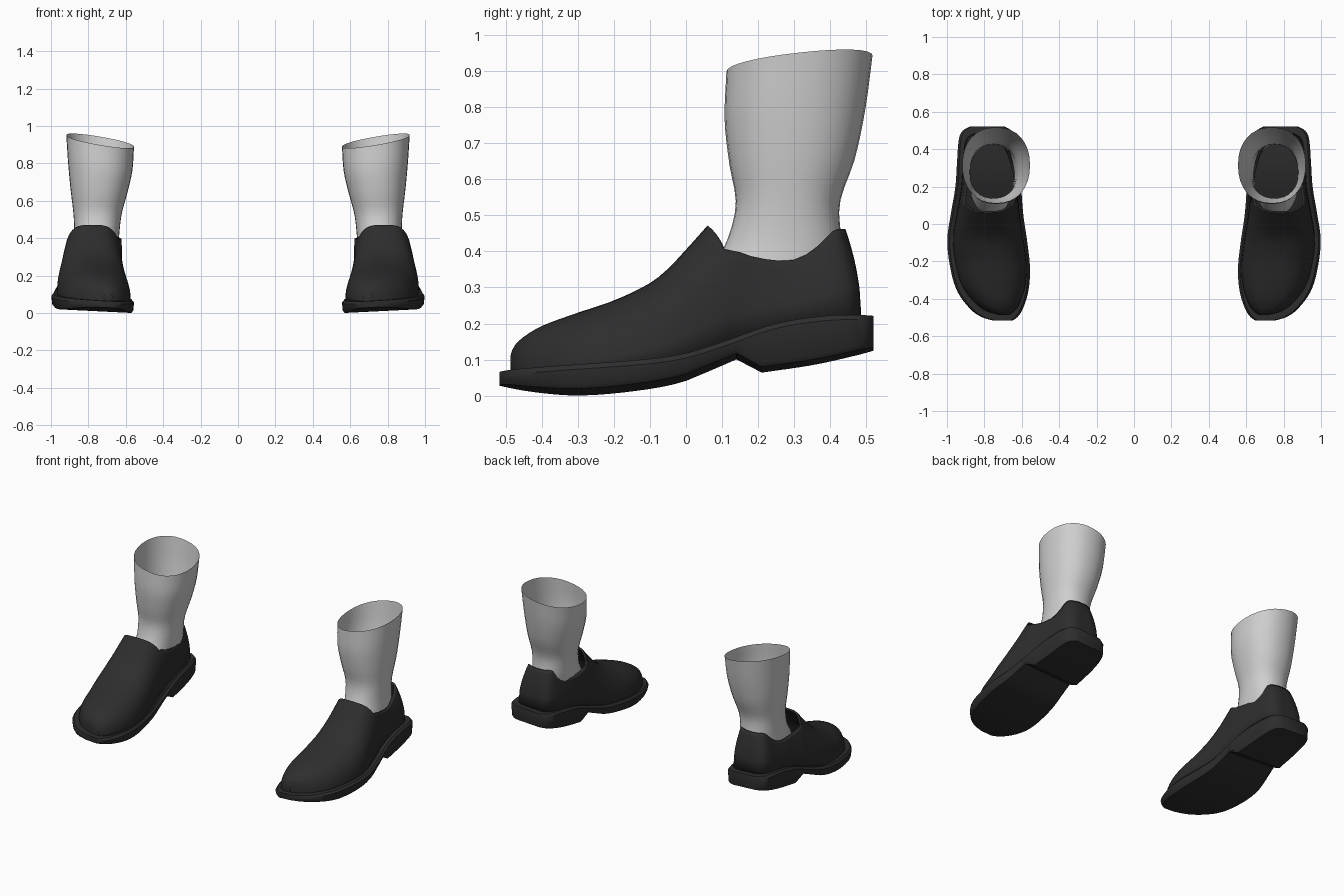
import bpy, bmesh, math

if "Cube" in bpy.data.objects:
    bpy.data.objects.remove(bpy.data.objects["Cube"])

def material(name, v):
    m = bpy.data.materials.new(name)
    m.diffuse_color = (v, v, v, 1)
    m.use_nodes = True
    m.node_tree.nodes["Principled BSDF"].inputs["Base Color"].default_value = m.diffuse_color
    return m

black = material("black leather", 0.027)
grey = material("light grey knit", 0.62)

def curve(pts, t):
    """Smooth interpolation through (t, value) points."""
    n = len(pts)
    t = max(pts[0][0], min(pts[-1][0], t))
    i = next(k for k in range(n - 1) if t <= pts[k + 1][0])
    def slope(k):
        a, b = pts[max(k - 1, 0)], pts[min(k + 1, n - 1)]
        return (b[1] - a[1]) / (b[0] - a[0])
    (t0, v0), (t1, v1) = pts[i], pts[i + 1]
    d = t1 - t0
    s = (t - t0) / d
    return ((2*s**3 - 3*s**2 + 1) * v0 + (s**3 - 2*s**2 + s) * d * slope(i)
            + (3*s**2 - 2*s**3) * v1 + (s**3 - s**2) * d * slope(i + 1))

# plan outline of the shoe and its side profiles
OUTER = [(-.517, .75), (-.5, .81), (-.46, .87), (-.36, .945), (-.22, .985), (-.08, .998),
         (.05, .98), (.2, .955), (.35, .945), (.46, .935), (.5, .915), (.52, .88)]
INNER = [(-.517, .65), (-.5, .625), (-.46, .597), (-.36, .565), (-.24, .556), (-.1, .57),
         (.05, .592), (.22, .605), (.38, .62), (.46, .635), (.5, .655), (.52, .69)]
SOLE_TOP = [(-.52, .068), (-.3, .078), (-.1, .092), (0, .108), (.1, .14), (.25, .192), (.4, .215), (.52, .217)]
VAMP = [(-.487, .11), (-.478, .135), (-.45, .163), (-.4, .193), (-.3, .23), (-.2, .264),
        (-.1, .312), (-.05, .352), (0, .405), (.06, .472)]
RIM = [(.06, .42), (.12, .408), (.2, .382), (.3, .376), (.37, .408), (.44, .458), (.5, .462)]

def sole_bottom(y):
    if y > .14:
        return .1 - .037 * (y - .14) / .07 if y < .21 else curve([(.21, .063), (.36, .085), (.52, .12)], y)
    return curve([(-.52, .025), (-.42, .01), (-.3, .002), (-.15, .013), (-.02, .035), (.06, .066), (.14, .1)], y)

def spaced(a, b, n):
    """n+1 positions from a to b, closer together at both ends."""
    return [a + (b - a) * (1 - math.cos(math.pi * i / n)) / 2 for i in range(n + 1)]

def bridge(bm, a, b, closed=False):
    n = len(a)
    for k in range(n if closed else n - 1):
        j = (k + 1) % n
        bm.faces.new((a[k], a[j], b[j], b[k]))

def finish(bm, name, mat, thickness=0):
    bmesh.ops.recalc_face_normals(bm, faces=bm.faces)
    me = bpy.data.meshes.new(name)
    bm.to_mesh(me)
    bm.free()
    me.materials.append(mat)
    ob = bpy.data.objects.new(name, me)
    bpy.context.collection.objects.link(ob)
    bpy.ops.object.select_all(action='DESELECT')
    ob.select_set(True)
    bpy.context.view_layer.objects.active = ob
    bpy.ops.object.shade_smooth_by_angle(angle=math.radians(40))
    if thickness:
        s = ob.modifiers.new("thickness", 'SOLIDIFY')
        s.thickness, s.offset = thickness, -1
    ob.modifiers.new("pair", 'MIRROR').use_mirror_merge = False

# soles with raised heels: cross-sections lofted from toe to heel
bm = bmesh.new()
rows = []
for y in sorted(spaced(-.517, .52, 44) + [.14, .21]):
    xi, xo = curve(INNER, y), curve(OUTER, y)
    zt, zb = curve(SOLE_TOP, y), sole_bottom(y)
    half = [(0, .012, zt), (0, 0, zt - .014), (0, .004, zb + .012), (0, .014, zb)]
    sec = [(xo - d, z) for _, d, z in half] + [(xi + d, z) for _, d, z in reversed(half)]
    rows.append([bm.verts.new((x, y, z + .05 * (x - (.78 if z > zb + .02 else .6)))) for x, z in sec])
for a, b in zip(rows, rows[1:]):
    bridge(bm, a, b, True)
bm.faces.new(rows[0])
bm.faces.new(rows[-1])
finish(bm, "sole", black)

# shoe uppers: arched vamp sections, then a wall running around the heel
N, M = 24, 6
def power(v, p):
    return math.copysign(abs(v) ** p, v)

def side(y):
    return curve(INNER, y * 1.065) + .018, curve(OUTER, y * 1.065) - .03

bm = bmesh.new()
rows = []
for ys in spaced(-.487, .06, 30):
    f = max(0, (ys + .2) / .26)
    p = 2 / (2.4 + .9 * f)
    row = []
    for k in range(N + 1):
        a = math.pi * k / N
        y = ys + .06 * f * f * (1 - math.sin(a) ** 4)
        xi, xo = side(y)
        zb = curve(SOLE_TOP, y) - .012
        x = (xi + xo) / 2 + (xo - xi) / 2 * power(math.cos(a), p)
        row.append(bm.verts.new((x, y, zb + (curve(VAMP, ys) - zb) * max(0, math.sin(a)) ** p)))
    rows.append(row)
for a, b in zip(rows, rows[1:]):
    bridge(bm, a, b)
bm.faces.new(rows[0])

levels = [(math.sin(math.pi * k / N) / math.sin(math.pi / 4)) ** .6 for k in range(M + 1)]
def column(y, s):
    """Heel wall column; s runs from 0 (outer side) to 1 (inner side)."""
    xi, xo = side(y)
    g = min(1, max(0, (y - .25) / .23))
    pts = []
    for t in levels:
        z0 = curve(SOLE_TOP, y) - .012
        lo, hi = xi + (.004 + .03 * g) * t * t, xo - (.022 + .03 * g) * t * t
        pts.append(bm.verts.new((hi + (lo - hi) * s, y - .045 * g * g * t * t,
                                 z0 + (curve(RIM, y) - z0) * t)))
    return pts
ys = [.15, .18, .22, .26, .3, .34, .38, .41, .435, .455, .468, .478, .485]
cols = ([rows[-1][:M + 1]] + [column(y, 0) for y in ys]
        + [column(.487, s) for s in (.2, .4, .6, .8)]
        + [column(y, 1) for y in reversed(ys)] + [rows[-1][:N - M - 1:-1]])
for a, b in zip(cols, cols[1:]):
    bridge(bm, a, b)
finish(bm, "shoe_upper", black, .012)

# socks: oval rings with a slanted top edge
X0 = [(.3, .645), (.36, .64), (.42, .635), (.53, .622), (.65, .592), (.78, .565), (.92, .556)]
X1 = [(.3, .88), (.36, .88), (.42, .875), (.53, .88), (.65, .895), (.78, .908), (.92, .918)]
Y0 = [(.3, .05), (.36, .075), (.42, .11), (.53, .138), (.65, .12), (.78, .107), (.92, .112)]
Y1 = [(.3, .425), (.36, .43), (.42, .432), (.53, .426), (.65, .468), (.78, .497), (.92, .517)]
bm = bmesh.new()
rows = []
for i in range(19):
    z = .3 + .62 * i / 18
    x0, x1, y0, y1 = (curve(c, z) for c in (X0, X1, Y0, Y1))
    tilt = max(0, (z - .5) / .42)
    row = []
    for k in range(32):
        a = math.tau * k / 32
        x = (x0 + x1) / 2 + (x1 - x0) / 2 * power(math.cos(a), .9)
        y = (y0 + y1) / 2 + (y1 - y0) / 2 * power(math.sin(a), .9)
        row.append(bm.verts.new((x, y, z + tilt * (.17 * (x - .737) + .11 * (y - .31)))))
    rows.append(row)
for a, b in zip(rows, rows[1:]):
    bridge(bm, a, b, True)
finish(bm, "sock", grey)
